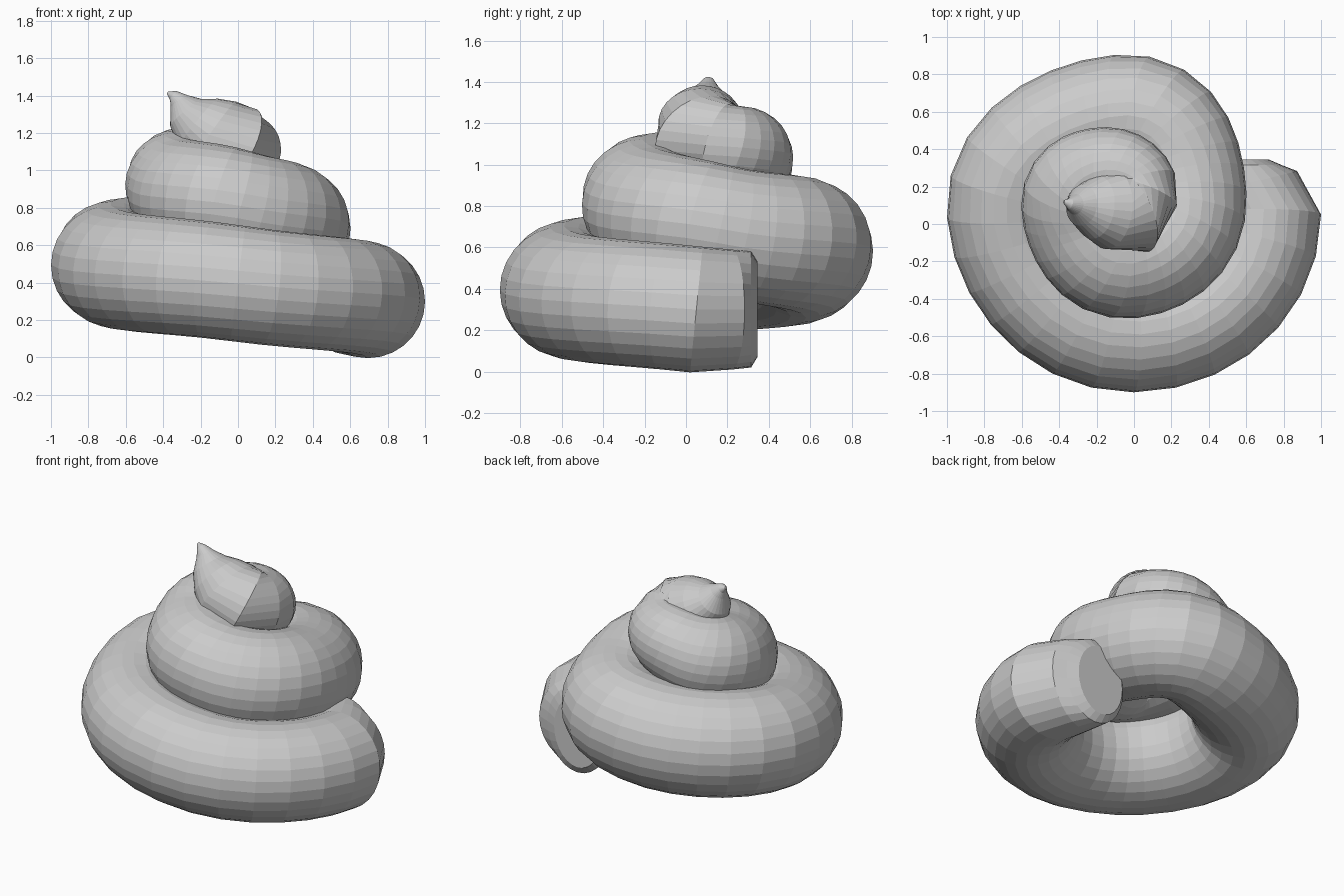
import bpy, bmesh, math
from mathutils import Vector

if "Cube" in bpy.data.objects:
    bpy.data.objects.remove(bpy.data.objects["Cube"])

SIDES = 28
STEPS = 7

# Quarter-turn stations of the rising coil: x, y, z, tube radius
stations = [Vector(p) for p in (
    (0.695, 0.05, 0.30, 0.305), (0.00, -0.59, 0.395, 0.31),
    (-0.68, 0.05, 0.495, 0.32), (-0.08, 0.575, 0.585, 0.33),
    (0.29, 0.15, 0.69, 0.312), (-0.02, -0.20, 0.81, 0.305),
    (-0.315, 0.06, 0.905, 0.285), (-0.17, 0.275, 1.02, 0.245),
    (0.03, 0.16, 1.095, 0.21))]


def tangent(i):
    if i == 0:
        return Vector((0, -1.08, 0.12, 0))
    if i == len(stations) - 1:
        return Vector((0.02, -0.27, 0.10, 0))
    return (stations[i + 1] - stations[i - 1]) * 0.83


def hermite(a, b, ta, tb, t):
    return (a * (2*t**3 - 3*t**2 + 1) + ta * (t**3 - 2*t**2 + t)
            + b * (3*t**2 - 2*t**3) + tb * (t**3 - t**2))


path = []
for i in range(len(stations) - 1):
    for s in range(STEPS):
        path.append(hermite(stations[i], stations[i + 1], tangent(i), tangent(i + 1), s / STEPS))
path.append(stations[-1])
# Pointed tip, swinging across to the left
path += [Vector(p) for p in ((-0.02, 0.07, 1.12, 0.24), (-0.13, 0.08, 1.19, 0.215),
                             (-0.21, 0.09, 1.25, 0.17), (-0.28, 0.10, 1.31, 0.11),
                             (-0.315, 0.105, 1.37, 0.055), (-0.345, 0.11, 1.40, 0.03),
                             (-0.375, 0.12, 1.415, 0.008))]

bm = bmesh.new()
rings = []


def add_ring(center, direction, half_w, half_h):
    side = direction.cross(Vector((0, 0, 1))).normalized()
    up = side.cross(direction).normalized()
    ring = []
    for k in range(SIDES):
        a = math.tau * k / SIDES
        ring.append(bm.verts.new(center + side * math.cos(a) * half_w + up * math.sin(a) * half_h))
    rings.append(ring)


# Blunt, inward-turned starting end
add_ring(Vector((0.55, 0.345, 0.30)), Vector((0, -1, 0)), 0.17, 0.23)
add_ring(Vector((0.57, 0.315, 0.30)), Vector((0, -1, 0)), 0.22, 0.28)
add_ring(Vector((0.62, 0.22, 0.30)), Vector((0.25, -1, 0)), 0.26, 0.29)

# Tapering coil
for i, p in enumerate(path):
    d = path[min(i + 1, len(path) - 1)] - path[max(i - 1, 0)]
    d = Vector((0, -1, 0.1)) if i == 0 else d.to_3d()
    add_ring(p.to_3d(), d.normalized(), p.w, p.w)

for a, b in zip(rings, rings[1:]):
    for k in range(SIDES):
        n = (k + 1) % SIDES
        bm.faces.new((a[k], a[n], b[n], b[k]))
bm.faces.new(rings[0])
bm.faces.new(rings[-1])
bmesh.ops.recalc_face_normals(bm, faces=bm.faces)

mesh = bpy.data.meshes.new("coiled_swirl")
bm.to_mesh(mesh)
bm.free()
obj = bpy.data.objects.new("coiled_swirl", mesh)
bpy.context.collection.objects.link(obj)
